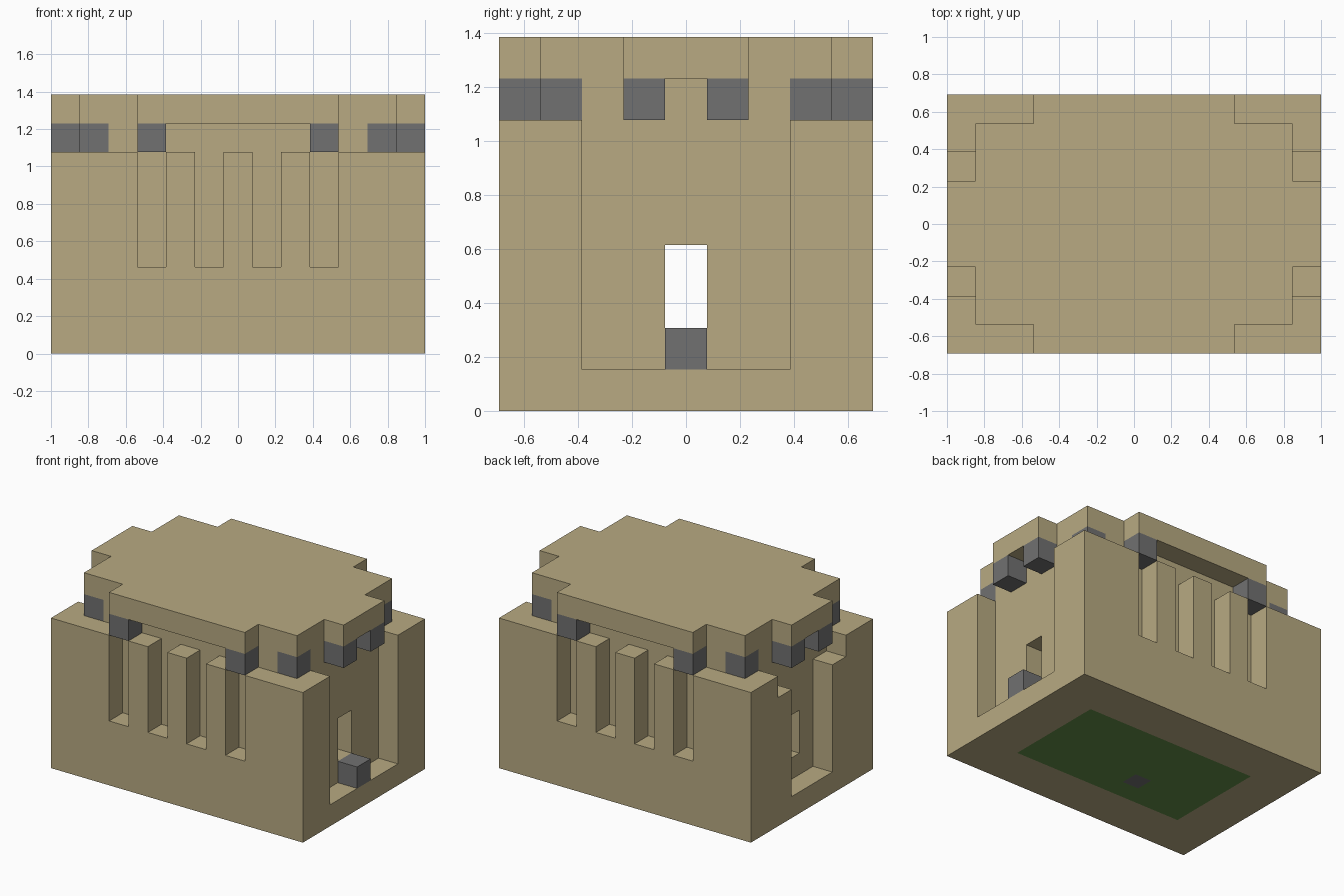
import bpy, bmesh

if "Cube" in bpy.data.objects:
    bpy.data.objects.remove(bpy.data.objects["Cube"], do_unlink=True)

U = 2 / 13  # one block


def material(name, rgb):
    m = bpy.data.materials.new(name)
    m.use_nodes = True
    m.diffuse_color = (*rgb, 1)
    m.node_tree.nodes["Principled BSDF"].inputs["Base Color"].default_value = (*rgb, 1)
    return m


SAND = material("sandstone", (0.479, 0.402, 0.223))
GREY = material("grey_stone", (0.165, 0.165, 0.165))
GREEN = material("grass_green", (0.125, 0.27, 0.065))


def prism(name, outline, z0, z1, mat):
    """Extrude a counter-clockwise outline, given in blocks."""
    bm = bmesh.new()
    face = bm.faces.new([bm.verts.new((x * U, y * U, z0 * U)) for x, y in outline])
    top = bmesh.ops.extrude_face_region(bm, geom=[face])["geom"]
    verts = [v for v in top if isinstance(v, bmesh.types.BMVert)]
    bmesh.ops.translate(bm, verts=verts, vec=(0, 0, (z1 - z0) * U))
    bmesh.ops.recalc_face_normals(bm, faces=bm.faces)
    me = bpy.data.meshes.new(name)
    bm.to_mesh(me)
    bm.free()
    me.materials.append(mat)
    ob = bpy.data.objects.new(name, me)
    bpy.context.collection.objects.link(ob)
    return ob


def box(name, x, y, z, mat):
    return prism(name, [(x[0], y[0]), (x[1], y[0]), (x[1], y[1]), (x[0], y[1])], *z, mat)


def stepped(name, steps, z0, z1, mat):
    """Symmetric slab whose corners step through (half width, half depth) pairs."""
    quarter = []
    for i, (w, d) in enumerate(steps):
        quarter.append((w, d))
        if i + 1 < len(steps):
            quarter.append((steps[i + 1][0], d))
    back = quarter[::-1]
    outline = (quarter + [(-x, y) for x, y in back]
               + [(-x, -y) for x, y in quarter] + [(x, -y) for x, y in back])
    return prism(name, outline, z0, z1, mat)


def cut(target, x, y, z):
    """Subtract a box from the target."""
    cutter = box("cutter", x, y, z, SAND)
    cutter.hide_render = True
    mod = target.modifiers.new("cut", "BOOLEAN")
    mod.operation = "DIFFERENCE"
    mod.solver = "EXACT"
    mod.object = cutter
    bpy.context.view_layer.objects.active = target
    bpy.ops.object.modifier_apply(modifier=mod.name)
    bpy.data.objects.remove(cutter, do_unlink=True)


def span(side, near, far):
    return (near, far) if side > 0 else (-far, -near)


# Main walls with an inner room
walls = box("walls", (-6.5, 6.5), (-4.5, 4.5), (0, 7), SAND)
cut(walls, (-4.4, 4.4), (-2.4, 2.4), (-1, 8))

# Tall window slots in the front and back
for side in (-1, 1):
    for x in (-3, -1, 1, 3):
        cut(walls, (x - 0.5, x + 0.5), span(side, 3.5, 5), (3, 8))

# Entrance recesses: wide on the left, narrow with a wider head on the right
cut(walls, (5.5, 7), (-2.5, 2.5), (1, 8))
cut(walls, (-7, -5.5), (-1.5, 1.5), (1, 8))
cut(walls, (-7, -5.5), (-2.5, 2.5), (6, 8))

# Doorways at both ends
cut(walls, (-7, 7), (-0.5, 0.5), (2, 4))
box("door_step", (5.5, 6.5), (-0.5, 0.5), (1, 2), GREY)

# Floor of the room with one stone tile
lawn = box("grass_floor", (-4.4, 4.4), (-2.4, 2.4), (0, 1), GREEN)
cut(lawn, (-1.42, -0.58), (-1.42, -0.58), (-1, 2))
box("floor_tile", (-1.42, -0.58), (-1.42, -0.58), (0, 1), GREY)

# Upper wall and overhanging roof
stepped("upper_wall", [(5.5, 2.5), (4.5, 3.5)], 7, 8, SAND)
stepped("roof", [(6.5, 1.5), (5.5, 3.5), (3.5, 4.5)], 8, 9, SAND)

# Stone brackets under the roof
for sx in (-1, 1):
    for sy in (-1, 1):
        for name, x, y in (("front_bracket", 2.5, 3.5),
                           ("corner_bracket", 4.5, 2.5),
                           ("side_bracket", 5.5, 0.5)):
            box(name, span(sx, x, x + 1), span(sy, y, y + 1), (7, 8), GREY)
